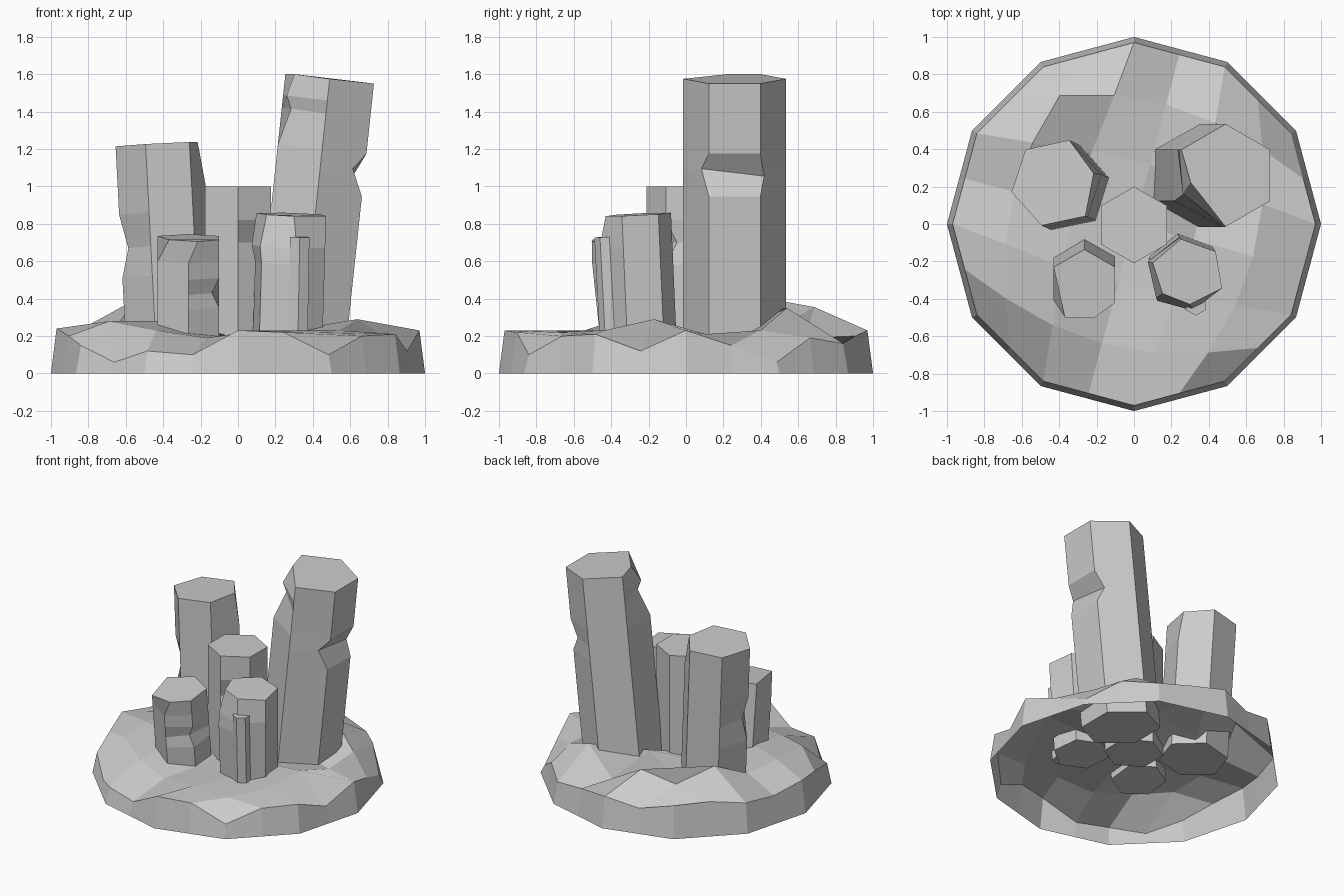
import bpy, bmesh
from math import cos, sin, pi, radians
from mathutils import Vector

cube = bpy.data.objects.get("Cube")
if cube:
    bpy.data.objects.remove(cube)

stone = bpy.data.materials.new("grey stone")
stone.use_nodes = True
colour = (0.6, 0.6, 0.6, 1)
stone.diffuse_color = colour
stone.node_tree.nodes["Principled BSDF"].inputs["Base Color"].default_value = colour


def finish(name, bm):
    mesh = bpy.data.meshes.new(name)
    bm.to_mesh(mesh)
    bm.free()
    mesh.materials.append(stone)
    ob = bpy.data.objects.new(name, mesh)
    bpy.context.collection.objects.link(ob)


def column(name, base, top, radius, cuts=(), chips=None, turn=30):
    """Leaning hexagonal prism; cuts are heights of extra rings,
    chips move single corners: (ring, corner) -> offset."""
    chips = chips or {}
    base, top = Vector(base), Vector(top)
    lean = Vector((0, 0, 1)).rotation_difference(top - base)
    bm = bmesh.new()
    rings = []
    for r, z in enumerate([base.z, *cuts, top.z]):
        centre = base.lerp(top, (z - base.z) / (top.z - base.z))
        ring = []
        for k in range(6):
            a = radians(turn + 60 * k)
            p = centre + lean @ Vector((radius * cos(a), radius * sin(a), 0))
            ring.append(bm.verts.new(p + Vector(chips.get((r, k), (0, 0, 0)))))
        rings.append(ring)
    for lo, hi in zip(rings, rings[1:]):
        for k in range(6):
            n = (k + 1) % 6
            bm.faces.new((lo[k], lo[n], hi[n], hi[k]))
    bm.faces.new(rings[-1])
    bm.faces.new(rings[0][::-1])
    finish(name, bm)


# Rocky ground: open shell with an uneven rim and a skewed grid of bumps on top
rim_heights = [.23, .15, .06, .19, .16, .20, .23, .18, .24, .25, .22, .20,
               .24, .20, .15, .06, .12, .10, .23, .22, .10, .20, .21, .12]
bump_heights = [[.32, .355, .19, .35, .23],
                [.40, .19, .31, .20, .21],
                [.27, .22, .20, .22, .29],
                [.28, .28, .20, .22, .23],
                [.28, .23, .19, .23, .22]]
bm = bmesh.new()


def rim_ring(heights, radius):
    verts = []
    for i, z in enumerate(heights):
        r = radius * (cos(pi / 12) if i % 2 else 1)
        a = pi * i / 12
        verts.append(bm.verts.new((r * cos(a), r * sin(a), z)))
    return verts


foot = rim_ring([0] * 24, 1)
rim = rim_ring(rim_heights, .97)
for i in range(24):
    j = (i + 1) % 24
    bm.faces.new((foot[i], foot[j], rim[j], rim[i]))

rows = [[rim[8 - i] for i in range(7)]]
for j, heights in enumerate(bump_heights):
    row = [rim[9 + j]]
    for i, z in enumerate(heights):
        a, b = i - 2, 2 - j
        u = .33 * a * (1 - .0375 * b * b)
        v = .33 * b * (1 - .0375 * a * a)
        t = pi / 12
        row.append(bm.verts.new((u * cos(t) + v * sin(t),
                                 v * cos(t) - u * sin(t), z)))
    rows.append(row + [rim[(1 - j) % 24]])
rows.append([rim[14 + i] for i in range(7)])
for upper, lower in zip(rows, rows[1:]):
    for i in range(6):
        bm.faces.new((lower[i], lower[i + 1], upper[i + 1], upper[i]))
finish("rocky_ground", bm)

# Tall leaning column with a groove on one side and a chipped upper corner
column("tall_column", (.335, .26, .12), (.49, .26, 1.575), .275,
       (.97, 1.08, 1.2, 1.39, 1.46),
       {(2, 0): (-.06, .02, 0), (2, 5): (-.06, -.04, .04),
        (4, 3): (.05, .05, 0), (5, 3): (.02, .04, 0), (6, 3): (.05, .10, 0)})

# Back column with a shallow side groove
column("back_column", (-.365, .195, .16), (-.42, .22, 1.225), .24,
       (.52, .68, .86, 1.0),
       {(2, 3): (.04, .01, 0), (5, 0): (-.03, 0, 0)}, turn=12)

# Straight middle column with a small nick
column("middle_column", (0, -.005, .16), (0, -.005, 1), .205,
       (.58, .7, .82), {(2, 5): (-.03, .06, 0)})

# Short front columns with chipped corners
column("short_right_column", (-.265, -.265, .16), (-.265, -.325, .725), .19,
       (.36, .44, .52, .61),
       {(2, 5): (-.04, .01, 0), (5, 3): (.06, -.08, 0),
        (5, 4): (.05, .01, 0)})
column("short_left_column", (.265, -.245, .16), (.285, -.275, .85), .198,
       (.59, .68),
       {(1, 3): (0, -.02, 0), (2, 2): (-.02, 0, 0), (2, 3): (-.01, 0, 0),
        (3, 3): (.02, .03, 0), (3, 4): (-.02, .04, 0)}, turn=40)
column("broken_splinter", (.32, -.40, .16), (.33, -.43, .73), .06)
